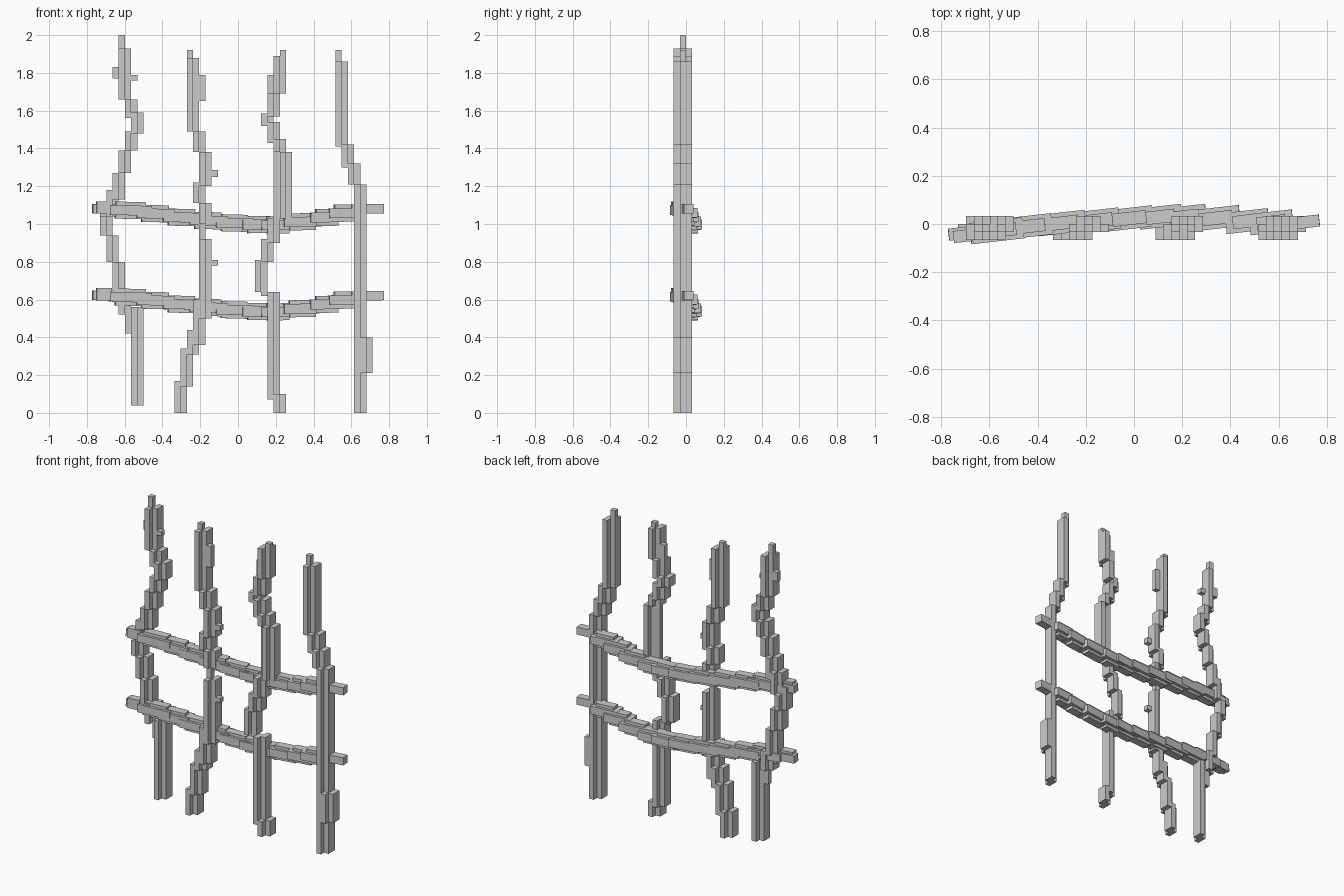
import bpy, bmesh
from math import radians
from mathutils import Matrix, Vector

V = 0.0328          # block size of the posts
X0 = -0.73          # left edge of block column 0


def add_box(bm, lo, hi, rot=None):
    lo, hi = Vector(lo), Vector(hi)
    m = Matrix.Translation((lo + hi) / 2)
    if rot:
        m = m @ rot
    bmesh.ops.create_cube(bm, size=1, matrix=m @ Matrix.Diagonal((*(hi - lo), 1)))


def finish(bm, name):
    me = bpy.data.meshes.new(name)
    bm.to_mesh(me)
    bm.free()
    ob = bpy.data.objects.new(name, me)
    bpy.context.collection.objects.link(ob)
    return ob


# Crooked post: stacked runs of (column, width in blocks, z bottom, z top)
def post(name, runs):
    bm = bmesh.new()
    for col, n, z0, z1 in runs:
        for i in range(n):
            if n == 1:
                y0, y1 = -V, 0
            elif i == 0:
                y0, y1 = -2 * V, 0.0
            else:
                y0, y1 = -V, V
            x = X0 + (col + i) * V
            add_box(bm, (x, y0, z0), (x + V, y1, z1))
    return finish(bm, name)


post("post_left", [
    (5, 2, 0.04, 0.42), (5, 2, 0.42, 0.56), (4, 1, 0.42, 0.55), (3, 2, 0.52, 0.65),
    (2, 2, 0.63, 0.80), (1, 2, 0.80, 0.94), (0, 2, 0.94, 1.04), (-0, 1, 1.04, 1.09),
    (1, 2, 1.04, 1.18), (2, 2, 1.13, 1.27), (3, 2, 1.27, 1.39), (4, 2, 1.39, 1.49),
    (5, 2, 1.48, 1.59), (4, 2, 1.56, 1.66), (3, 2, 1.66, 1.93), (2, 1, 1.77, 1.83),
    (5, 1, 1.76, 1.79), (3, 1, 1.90, 2.00)])

post("post_mid_left", [
    (12, 2, 0.00, 0.17), (13, 2, 0.14, 0.34), (14, 2, 0.31, 0.44), (15, 2, 0.36, 0.60),
    (16, 2, 0.50, 0.72), (16, 2, 0.70, 0.92), (18, 1, 0.78, 0.81), (16, 1, 0.88, 1.00),
    (16, 2, 1.00, 1.11), (15, 2, 1.11, 1.22), (16, 2, 1.20, 1.38), (18, 1, 1.25, 1.285),
    (15, 2, 1.38, 1.49), (14, 2, 1.49, 1.66), (14, 2, 1.66, 1.79), (16, 1, 1.65, 1.79),
    (14, 2, 1.79, 1.88), (14, 1, 1.86, 1.92)])

post("post_mid_right", [
    (27, 2, 0.07, 0.55), (28, 2, 0.00, 0.10), (27, 2, 0.52, 0.64), (26, 1, 0.62, 0.68),
    (25, 2, 0.64, 0.81), (26, 2, 0.80, 0.92), (27, 2, 0.90, 1.03), (29, 2, 1.03, 1.38),
    (28, 1, 1.00, 1.38), (28, 2, 1.38, 1.45), (27, 2, 1.43, 1.54), (26, 2, 1.52, 1.585),
    (27, 2, 1.57, 1.69), (28, 2, 1.69, 1.89), (27, 1, 1.69, 1.79), (29, 1, 1.86, 1.92)])

post("post_right", [
    (41, 2, 0.00, 0.21), (42, 2, 0.21, 0.40), (41, 2, 0.20, 1.21), (40, 2, 1.21, 1.32),
    (39, 2, 1.30, 1.42), (38, 2, 1.41, 1.86), (38, 1, 1.84, 1.92)])

# Bowed rail: overlapping slightly turned blocks along (x0, x1, y centre, z centre)
RAIL = [
    (-0.77, -0.62, -0.035, 1.080), (-0.68, -0.46, -0.028, 1.072),
    (-0.54, -0.34, -0.010, 1.055), (-0.40, -0.20, 0.004, 1.035),
    (-0.26, -0.06, 0.014, 1.018), (-0.12, 0.08, 0.023, 1.005),
    (0.02, 0.20, 0.030, 0.997), (0.12, 0.30, 0.030, 0.995),
    (0.24, 0.44, 0.024, 1.012), (0.38, 0.56, 0.012, 1.035),
    (0.48, 0.66, 0.007, 1.058), (0.60, 0.77, 0.006, 1.080)]


def rail(name, dz):
    bm = bmesh.new()
    last = len(RAIL) - 1
    for i, (x0, x1, y, z) in enumerate(RAIL):
        z += dz
        tilt = radians(1.5 if i < 6 else -1)
        rot = Matrix.Rotation(radians(6.5), 4, 'Z') @ Matrix.Rotation(tilt, 4, 'Y')
        if i in (0, last):                      # slim end
            add_box(bm, (x0, y - .026, z - .025), (x1, y + .024, z + .025), rot)
            continue
        # cross-shaped section, flat arm longer than the upright one
        add_box(bm, (x0, y - .044, z - .026), (x1, y + .044, z + .026), rot)
        add_box(bm, (x0 + .03, y - .027, z - .045), (x1 - .03, y + .027, z + .045), rot)
    # knot at the left end
    add_box(bm, (-.75, -.075, 1.055 + dz), (-.67, -.025, 1.12 + dz),
            Matrix.Rotation(radians(6.5), 4, 'Z'))
    return finish(bm, name)


rail("upper_rail", 0.0)
rail("lower_rail", -0.46)
